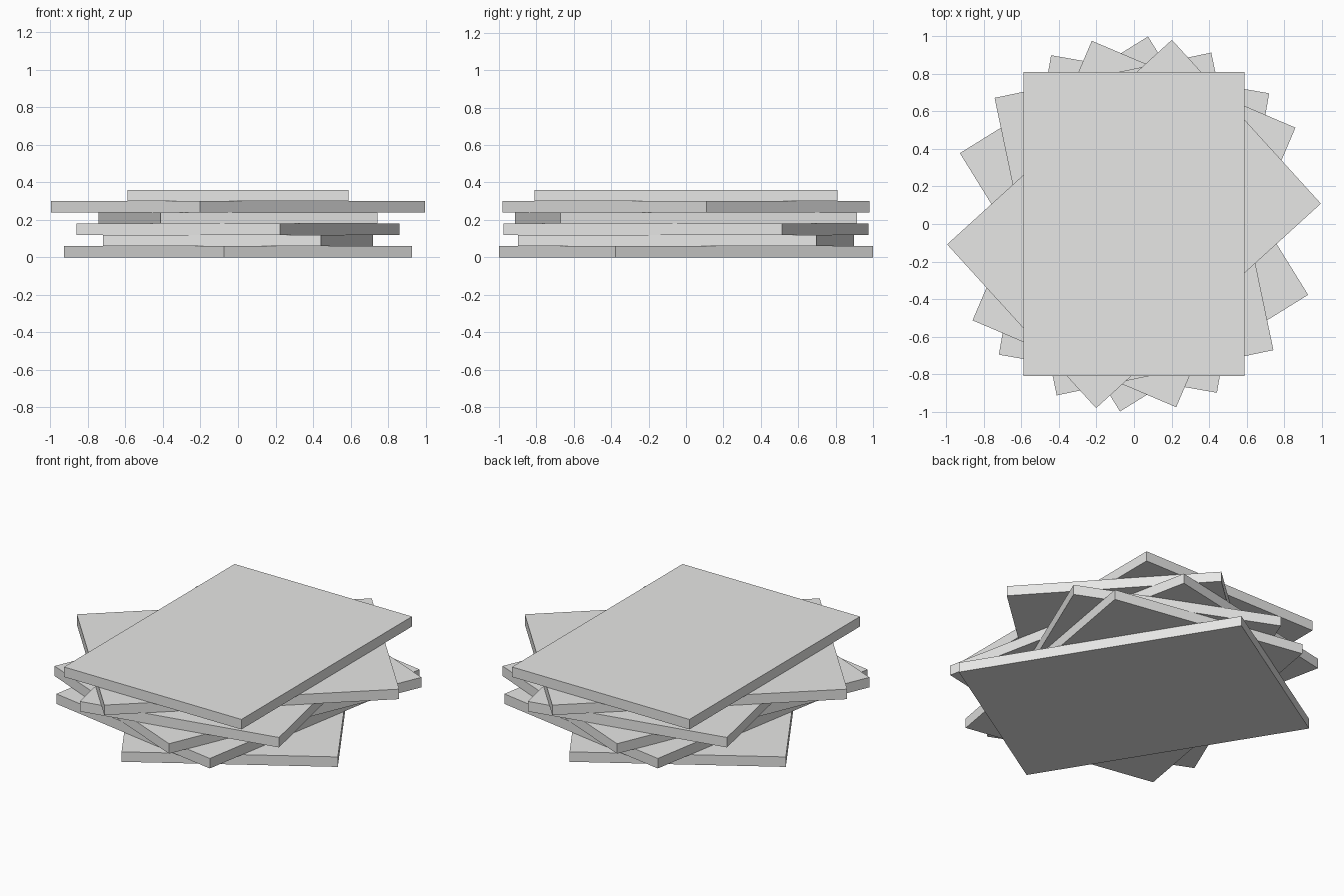
import bpy, bmesh, math
from mathutils import Matrix

if "Cube" in bpy.data.objects:
    bpy.data.objects.remove(bpy.data.objects["Cube"])

WIDTH, DEPTH, THICK = 1.18, 1.62, 0.06

# single flat colour
grey = bpy.data.materials.new("light grey")
grey.diffuse_color = (0.8, 0.8, 0.79, 1.0)
grey.use_nodes = True
grey.node_tree.nodes["Principled BSDF"].inputs["Base Color"].default_value = grey.diffuse_color


def plate(name, level, degrees):
    """Flat rectangular slab, twisted about z and stacked at its level."""
    bm = bmesh.new()
    bmesh.ops.create_cube(bm, size=1.0)
    matrix = (Matrix.Translation((0, 0, (level + 0.5) * THICK))
              @ Matrix.Rotation(math.radians(degrees), 4, 'Z')
              @ Matrix.Diagonal((WIDTH, DEPTH, THICK, 1)))
    bm.transform(matrix)
    mesh = bpy.data.meshes.new(name)
    bm.to_mesh(mesh)
    bm.free()
    mesh.materials.append(grey)
    obj = bpy.data.objects.new(name, mesh)
    bpy.context.collection.objects.link(obj)


# stack of slabs, bottom to top, each with its own twist
for i, angle in enumerate((31.8, -9.9, -23.1, 11.8, -47.7, 0)):
    plate(f"slab_{i + 1}", i, angle)
